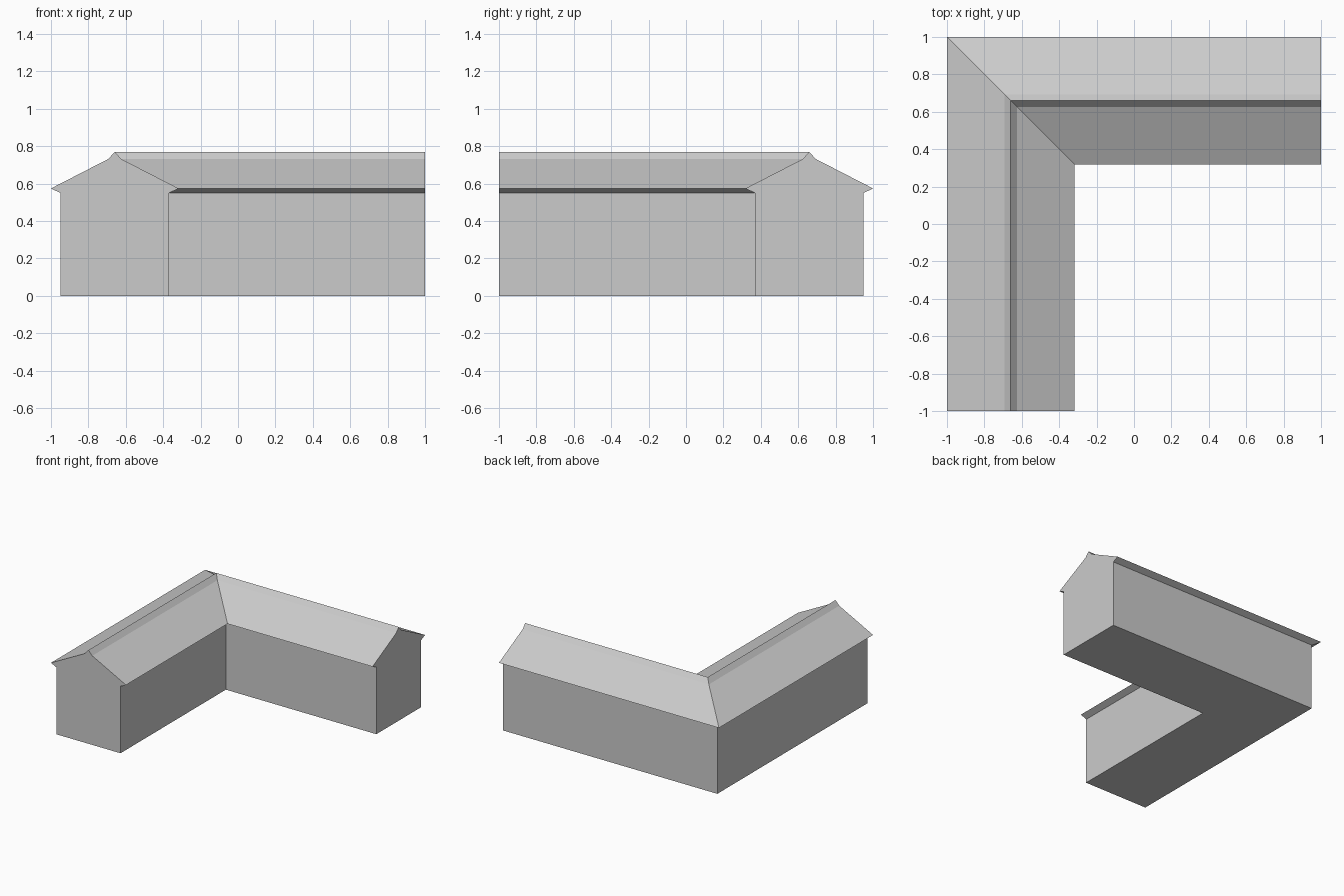
import bpy
import bmesh

if "Cube" in bpy.data.objects:
    bpy.data.objects.remove(bpy.data.objects["Cube"])


def sweep_l(name, profile):
    """Sweep an open x/z profile along the L plan with a mitred corner, capping both gable ends."""
    bm = bmesh.new()
    rings = [
        [bm.verts.new((x, -1, z)) for x, z in profile],   # front gable end
        [bm.verts.new((x, -x, z)) for x, z in profile],   # mitre at the corner
        [bm.verts.new((1, -x, z)) for x, z in profile],   # right gable end
    ]
    for r0, r1 in zip(rings, rings[1:]):
        for i in range(len(profile) - 1):
            bm.faces.new((r0[i], r1[i], r1[i + 1], r0[i + 1]))
    bm.faces.new(rings[0])
    bm.faces.new(rings[-1][::-1])
    mesh = bpy.data.meshes.new(name)
    bm.to_mesh(mesh)
    bm.free()
    obj = bpy.data.objects.new(name, mesh)
    bpy.context.collection.objects.link(obj)
    return obj


# Walls and floor
sweep_l("walls", [(-0.95, 0.55), (-0.95, 0), (-0.368, 0), (-0.368, 0.55)])

# Roof with sloping soffits, overhanging eaves and a steeper ridge cap
sweep_l("roof", [(-0.368, 0.55), (-0.318, 0.574), (-0.625, 0.732),
                 (-0.659, 0.77), (-0.693, 0.732), (-1, 0.574), (-0.95, 0.55)])
